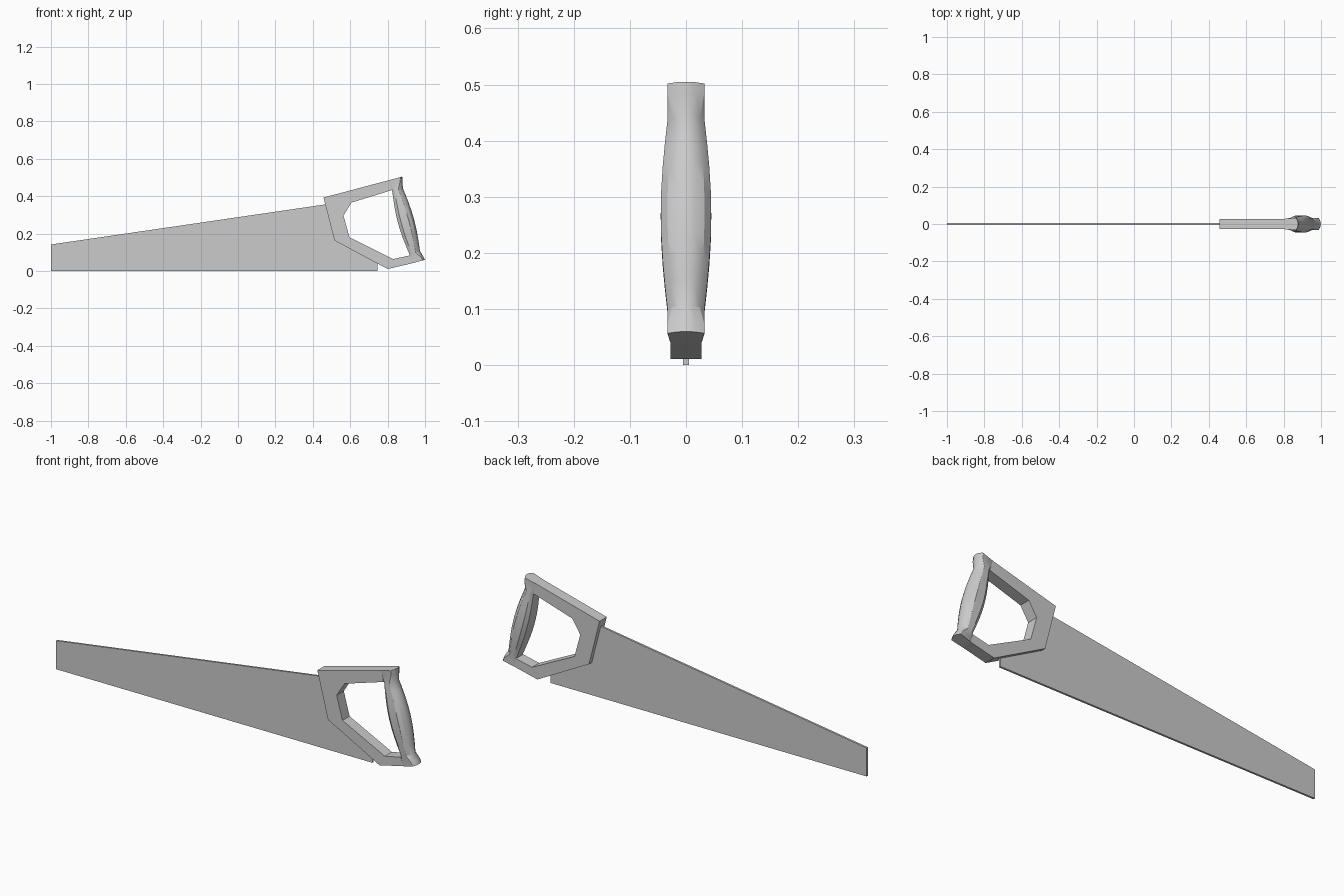
import bpy, bmesh, math
from mathutils import Vector

if "Cube" in bpy.data.objects:
    bpy.data.objects.remove(bpy.data.objects["Cube"])


def make_object(name, bm, smooth=False):
    bmesh.ops.recalc_face_normals(bm, faces=bm.faces)
    mesh = bpy.data.meshes.new(name)
    bm.to_mesh(mesh)
    bm.free()
    ob = bpy.data.objects.new(name, mesh)
    bpy.context.collection.objects.link(ob)
    if smooth:
        bpy.context.view_layer.objects.active = ob
        ob.select_set(True)
        bpy.ops.object.shade_smooth_by_angle(angle=math.radians(25))
        ob.select_set(False)
    return ob


def plate(name, outline, half):
    """Extrude an (x, z) outline evenly about y = 0."""
    bm = bmesh.new()
    front = bm.faces.new([bm.verts.new((x, -half, z)) for x, z in outline])
    ext = bmesh.ops.extrude_face_region(bm, geom=[front])
    verts = [v for v in ext["geom"] if isinstance(v, bmesh.types.BMVert)]
    bmesh.ops.translate(bm, verts=verts, vec=(0, 2 * half, 0))
    return make_object(name, bm)


# Tilted grip frame: s runs down the grip, p points out of its back
top, bottom = Vector((0.878, 0.505)), Vector((0.999, 0.060))
axis = (bottom - top).normalized()
out = Vector((-axis.y, axis.x))


def grip_point(s, p):
    q = top.lerp(bottom, s) + out * p
    return q.x, q.y


# Blade, with its heel tucked inside the handle
plate("blade", [(-1, 0), (0.745, 0), (0.745, 0.07), (0.56, 0.17),
                (0.535, 0.30), (0.50, 0.361), (-1, 0.142)], 0.005)

# Handle frame: C-shaped plate open towards the grip
plate("handle_frame", [
    grip_point(0, -0.072), (0.457, 0.393), (0.516, 0.163), (0.80, 0.011),
    grip_point(1, -0.072), grip_point(0.905, -0.072), (0.83, 0.064),
    (0.596, 0.18), (0.564, 0.297), (0.607, 0.366), grip_point(0.12, -0.072),
], 0.028)

# Grip: chamfered sections, flared at the ends and swelling in the middle
# s, crown, rear half width, side half width, chamfer, front side width, front width, front
sections = [
    (0.00, 0.000, 0.0325, 0.033, 0.001, 0.0285, 0.028, -0.072),
    (0.04, -0.003, 0.0325, 0.033, 0.001, 0.0285, 0.028, -0.072),
]
for i in range(9):
    t = i / 8
    b = math.sin(math.pi * t)
    sections.append((0.13 + 0.76 * t, -0.013 + 0.014 * b, 0.025 + 0.008 * b,
                     0.033 + 0.012 * b, 0.013 + 0.004 * b, 0.033 + 0.012 * b,
                     0.025 + 0.006 * b, -0.072 - 0.015 * b))
sections += [(0.96,) + sections[1][1:], (1.0,) + sections[0][1:]]

bm = bmesh.new()
rings = []
for s, c, r, w, d, w2, r2, f in sections:
    half = [(c - 0.003, r * 0.5), (c - 0.012, r), (c - 0.012 - d, w),
            (f + d, w2), (f, r2)]
    loop = [(c, 0)] + half + [(p, -y) for p, y in reversed(half)]
    ring = []
    for p, y in loop:
        x, z = grip_point(s, p)
        ring.append(bm.verts.new((x, y, z)))
    rings.append(ring)
n = len(rings[0])
for a, b in zip(rings, rings[1:]):
    for i in range(n):
        j = (i + 1) % n
        bm.faces.new((a[i], a[j], b[j], b[i]))
bm.faces.new(rings[0])
bm.faces.new(rings[-1])
make_object("grip", bm, smooth=True)
